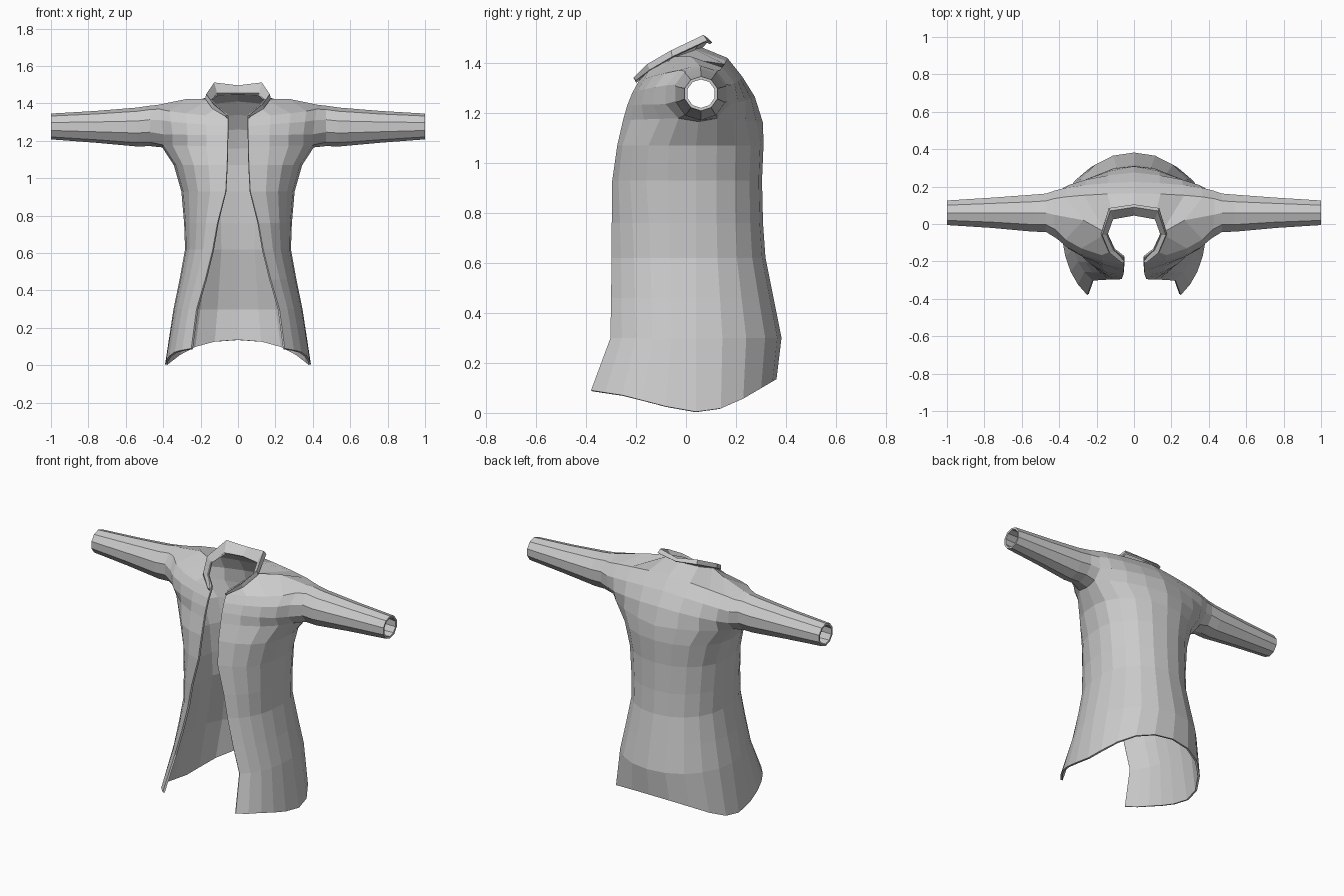
import bpy, bmesh
from math import sin, cos, acos, pi
from mathutils import Vector

if "Cube" in bpy.data.objects:
    bpy.data.objects.remove(bpy.data.objects["Cube"])


def interp(x, pts):
    for (a, u), (b, v) in zip(pts, pts[1:]):
        if x <= b:
            return u + (v - u) * max(0, (x - a) / (b - a))
    return pts[-1][1]


def finish(bm, name, thickness):
    """Turn the right half into a mirrored cloth shell."""
    mesh = bpy.data.meshes.new(name)
    bm.to_mesh(mesh)
    bm.free()
    ob = bpy.data.objects.new(name, mesh)
    bpy.context.collection.objects.link(ob)
    m = ob.modifiers.new("mirror", 'MIRROR')
    m.use_clip = True
    m.merge_threshold = 0.002
    s = ob.modifiers.new("cloth", 'SOLIDIFY')
    s.thickness = thickness
    s.offset = -1
    return ob


def strip(bm, lower, upper):
    for a, b, c, d in zip(lower, lower[1:], upper[1:], upper):
        bm.faces.new((a, b, c, d))


bm = bmesh.new()
vert = bm.verts.new

# Lower coat: z, front edge x, front edge y, side half width, back y
rows = [(0.00, .25, -.38, .39, .362), (0.30, .222, -.302, .345, .382),
        (0.46, .175, -.300, .312, .35), (0.62, .135, -.297, .283, .318),
        (0.76, .11, -.297, .288, .308), (0.93, .066, -.295, .303, .304),
        (1.07, .058, -.275, .343, .31)]
hem = [(-.38, .09), (-.25, .07), (-.02, .01), (.09, 0), (.2, .04), (.362, .135)]
SIDE_Y, P = 0.04, 0.85
grid = []
for k, (z, fx, fy, w, by) in enumerate(rows):
    t0 = acos((fx / w) ** (1 / P))
    depth = (SIDE_Y - fy) / sin(t0) ** P
    ring = []
    for j in range(11):
        if j <= 5:
            t = t0 * (1 - j / 5)
            x, y = w * cos(t) ** P, SIDE_Y - depth * sin(t) ** P
        else:
            t = pi / 2 * (j - 5) / 5
            x, y = w * max(cos(t), 0) ** .95, SIDE_Y + (by - SIDE_Y) * sin(t)
        if j == 10:
            x = 0
        ring.append(vert((x, y, interp(y, hem) if k == 0 else z)))
    grid.append(ring)

# Chest rows around the armhole: front edge, back centre, armhole front, armhole back
upper = [((.056, -.252, 1.17), (0, .308, 1.16), (.40, -.03, 1.178), (.41, .125, 1.178)),
         ((.054, -.235, 1.23), (0, .275, 1.265), (.40, -.082, 1.235), (.41, .175, 1.235)),
         ((.053, -.215, 1.28), (0, .225, 1.345), (.41, -.08, 1.31), (.42, .18, 1.31)),
         ((.052, -.19, 1.325), (0, .165, 1.42), (.42, -.03, 1.37), (.43, .135, 1.37))]
fronts, backs = [], []
for e, c, f, b in upper:
    def sweep(p, q):
        out = []
        for j in range(5):
            a = pi / 2 * j / 4
            sx, sy = sin(a) * .6 + j / 4 * .4, (1 - cos(a)) * .6 + j / 4 * .4
            out.append(vert((p[0] + (q[0] - p[0]) * sx, p[1] + (q[1] - p[1]) * sy,
                             p[2] + (q[2] - p[2]) * j / 4)))
        return out
    fronts.append(sweep(e, f))
    backs.append(sweep(c, b)[::-1])

# Neckline and shoulder seam
top_f = [vert(p) for p in ((.055, -.18, 1.345), (.105, -.14, 1.385), (.145, -.05, 1.425),
                           (.27, .02, 1.425), (.43, .05, 1.392))]
top_b = top_f[:1:-1] + [vert((.11, .035, 1.455)), vert((0, .055, 1.465))]
fronts.append(top_f)
backs.append(top_b)
armpit = vert((.405, .05, 1.165))

for a, b in zip(grid, grid[1:]):
    strip(bm, a, b)
strip(bm, grid[-1], fronts[0] + [armpit] + backs[0])
for panel in (fronts, backs):
    for a, b in zip(panel, panel[1:]):
        strip(bm, a, b)

# Sleeve, bridged from the armhole: x, radius, centre y, centre z
loop = [armpit] + [r[4] for r in fronts] + [r[0] for r in backs[-2::-1]]
n = len(loop)
for x, r, cy, cz in ((.47, .108, .06, 1.28), (.54, .104, .058, 1.274),
                     (.76, .085, .06, 1.275), (1.0, .069, .06, 1.277)):
    new = [vert((x, cy - r * sin(2 * pi * i / n), cz - r * cos(2 * pi * i / n)))
           for i in range(n)]
    for i in range(n):
        k = (i + 1) % n
        bm.faces.new((loop[i], new[i], new[k], loop[k]))
    loop = new
finish(bm, "coat_body", 0.012)

# Collar: flared band around the neck
bm = bmesh.new()
inner = [(.05, -.20, 1.33), (.10, -.145, 1.375), (.142, -.06, 1.415), (.112, .025, 1.455), (0, .045, 1.455)]
outer = [(.062, -.21, 1.34), (.13, -.155, 1.395), (.17, -.06, 1.45), (.127, .07, 1.512), (0, .09, 1.497)]
low = [(.066, -.20, 1.33), (.137, -.145, 1.372), (.176, -.055, 1.425), (.135, .085, 1.49), (0, .105, 1.482)]
bands = [[bm.verts.new(p) for p in pts] for pts in (inner, outer, low)]
for a, b in zip(bands, bands[1:]):
    strip(bm, b, a)
finish(bm, "collar", 0.012)
